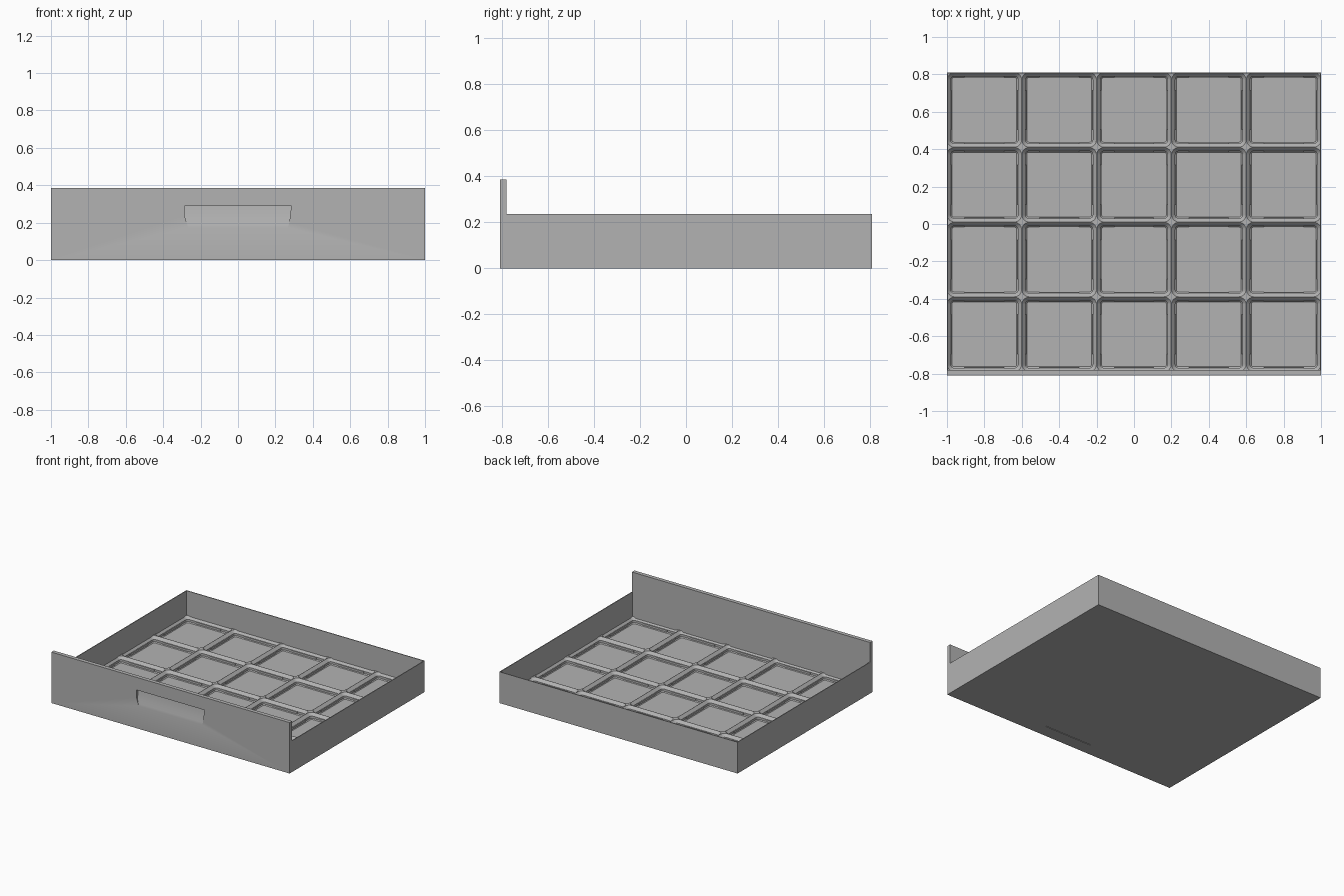
import bpy
import bmesh
import math
from mathutils import Vector

if "Cube" in bpy.data.objects:
    bpy.data.objects.remove(bpy.data.objects["Cube"], do_unlink=True)

WIDTH, DEPTH = 2.0, 1.62
BODY_H, FRONT_H = 0.237, 0.386
WALL, FLOOR, PANEL = 0.006, 0.008, 0.03
PITCH = 0.4
COLS, ROWS = 5, 4
FRONT, BACK = -DEPTH / 2, DEPTH / 2

grey = bpy.data.materials.new("light_grey")
grey.use_nodes = True
grey.diffuse_color = (0.45, 0.45, 0.45, 1)
grey.node_tree.nodes["Principled BSDF"].inputs["Base Color"].default_value = grey.diffuse_color


def make_object(name, bm):
    bmesh.ops.recalc_face_normals(bm, faces=bm.faces)
    mesh = bpy.data.meshes.new(name)
    bm.to_mesh(mesh)
    bm.free()
    mesh.materials.append(grey)
    obj = bpy.data.objects.new(name, mesh)
    bpy.context.collection.objects.link(obj)
    return obj


def add_box(bm, low, high):
    low, high = Vector(low), Vector(high)
    verts = bmesh.ops.create_cube(bm, size=1)["verts"]
    for v in verts:
        v.co = (low + high) / 2 + v.co * (high - low)


def box(name, low, high):
    bm = bmesh.new()
    add_box(bm, low, high)
    return make_object(name, bm)


def cut(obj, cutter):
    """Subtract the cutter, keep the plain mesh, and drop the cutter."""
    mod = obj.modifiers.new("cut", "BOOLEAN")
    mod.operation = "DIFFERENCE"
    mod.solver = "EXACT"
    mod.object = cutter
    bpy.context.view_layer.update()
    graph = bpy.context.evaluated_depsgraph_get()
    mesh = bpy.data.meshes.new_from_object(obj.evaluated_get(graph))
    obj.modifiers.clear()
    obj.data = mesh
    bpy.data.objects.remove(cutter, do_unlink=True)


# Drawer body: one block, stepped down behind the front and hollowed
drawer = box("drawer_body", (-WIDTH / 2, FRONT, 0), (WIDTH / 2, BACK, FRONT_H))
cut(drawer, box("step_cutter", (-2, FRONT + PANEL, BODY_H), (2, 2, 1)))
cut(drawer, box("hollow_cutter", (WALL - WIDTH / 2, FRONT + PANEL, FLOOR),
                (WIDTH / 2 - WALL, BACK - WALL, FRONT_H)))

# Finger pull: scooped recess, deepest under its top edge
profile = [(-0.85, 0.165), (-0.85, 0.22), (-0.85, 0.29), (-0.788, 0.29),
           (-0.792, 0.255), (-0.799, 0.22), (-0.806, 0.19), (-0.812, 0.165)]
bm = bmesh.new()
sides = []
for sign in (-1, 1):
    sides.append([bm.verts.new((sign * (0.285 - max(0, 0.22 - z) * 0.4), y, z))
                  for y, z in profile])
count = len(profile)
for i in range(count):
    j = (i + 1) % count
    bm.faces.new((sides[0][i], sides[0][j], sides[1][j], sides[1][i]))
for side in sides:
    bmesh.ops.triangulate(bm, faces=[bm.faces.new(side)])
cut(drawer, make_object("pull_cutter", bm))

# Shallow slot under the floor near the front
cut(drawer, box("slot_cutter", (-0.2, -0.71, -0.1), (0.2, -0.702, 0.004)))

bpy.ops.object.select_all(action="DESELECT")
drawer.select_set(True)
bpy.context.view_layer.objects.active = drawer
bpy.ops.object.shade_smooth_by_angle(angle=math.radians(30))


# Grid insert: one socket with stepped sides, repeated over the floor
def rounded_square(bm, inset, radius, z, steps=6):
    half = PITCH / 2 - inset
    ring = []
    for corner in range(4):
        mid = math.radians(45 + 90 * corner)
        cx = math.copysign(half - radius, math.cos(mid))
        cy = math.copysign(half - radius, math.sin(mid))
        for k in range(steps + 1):
            a = math.radians(90 * (corner + k / steps))
            ring.append(bm.verts.new((cx + radius * math.cos(a), cy + radius * math.sin(a), z)))
    return ring


bm = bmesh.new()
levels = [(0.001, 0.038, 0.052), (0.0205, 0.018, 0.032),
          (0.0205, 0.018, 0.0155), (0.027, 0.011, FLOOR + 0.001)]
rings = [rounded_square(bm, *level) for level in levels]
size = len(rings[0])
for upper, lower in zip(rings, rings[1:]):
    for i in range(size):
        j = (i + 1) % size
        bm.faces.new((upper[i], upper[j], lower[j], lower[i]))
bm.faces.new(rings[-1])

# Flat rim joining the rounded socket to its square neighbours
arc = size // 4
corners = [bm.verts.new((sx * PITCH / 2, sy * PITCH / 2, 0.052))
           for sx, sy in ((1, 1), (-1, 1), (-1, -1), (1, -1))]
for c in range(4):
    for k in range(arc - 1):
        bm.faces.new((corners[c], rings[0][c * arc + k + 1], rings[0][c * arc + k]))
    end, start = rings[0][c * arc + arc - 1], rings[0][(c + 1) * arc % size]
    bm.faces.new((corners[c], corners[(c + 1) % 4], start, end))

# Small retaining lips halfway along each socket side
edge = PITCH / 2 - 0.0255
for sign in (-1, 1):
    near, far = sorted((sign * edge, sign * (edge + 0.008)))
    add_box(bm, (near, -0.105, 0.016), (far, 0.105, 0.031))
    add_box(bm, (-0.105, near, 0.016), (0.105, far, 0.031))

grid = make_object("socket_grid", bm)
grid.location = (-PITCH * (COLS - 1) / 2, BACK - PITCH * (ROWS - 0.5), 0)
for axis, number in enumerate((COLS, ROWS)):
    array = grid.modifiers.new("repeat", "ARRAY")
    array.count = number
    array.use_relative_offset = False
    array.use_constant_offset = True
    array.constant_offset_displace = [PITCH if i == axis else 0 for i in range(3)]
